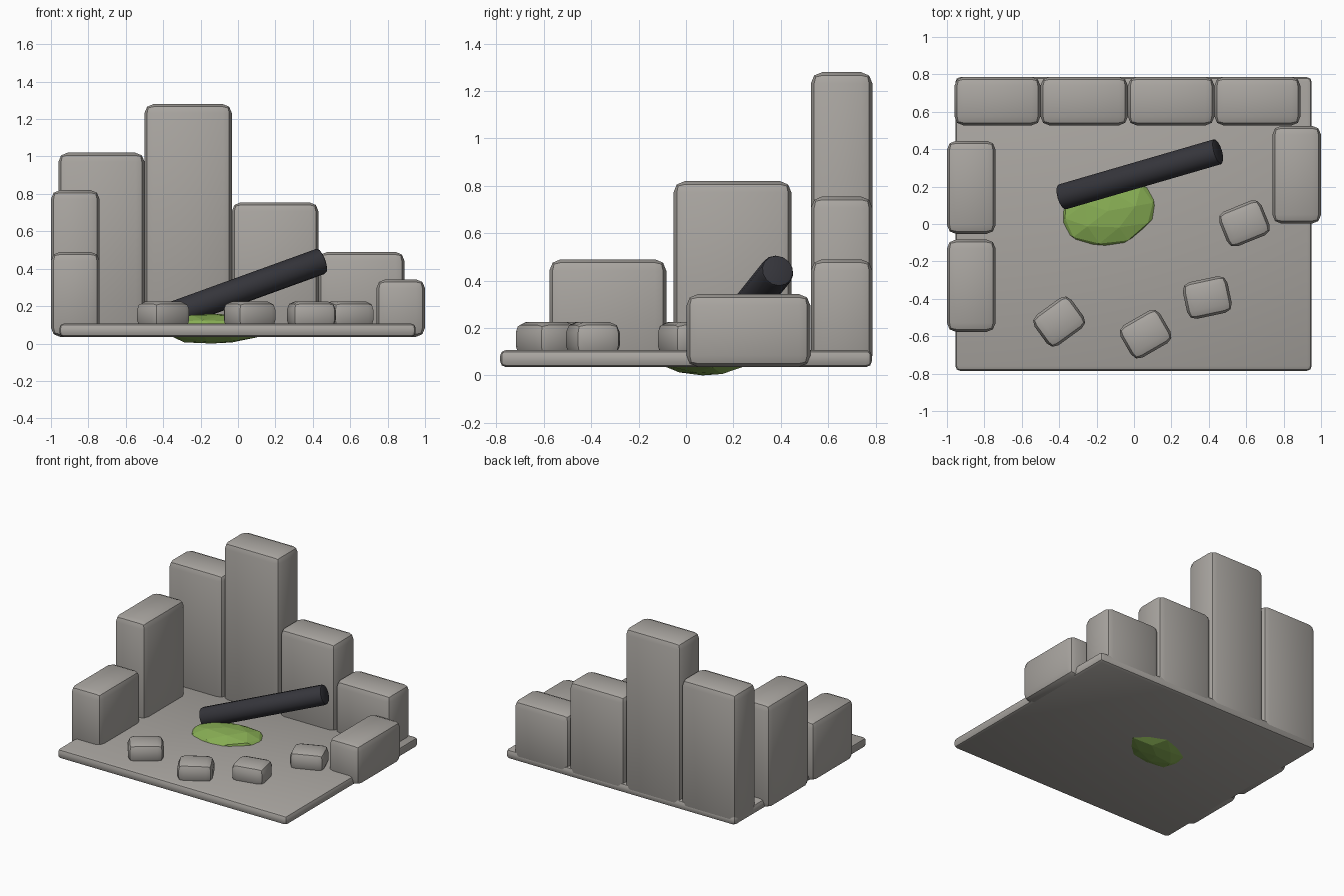
import bpy, math, random
from mathutils import Vector

if "Cube" in bpy.data.objects:
    bpy.data.objects.remove(bpy.data.objects["Cube"])

random.seed(4)


def material(name, rgb):
    m = bpy.data.materials.new(name)
    m.diffuse_color = (*rgb, 1)
    m.use_nodes = True
    m.node_tree.nodes["Principled BSDF"].inputs["Base Color"].default_value = m.diffuse_color
    return m


STONE = material("grey_stone", (0.40, 0.38, 0.355))
MOSS = material("moss_green", (0.25, 0.43, 0.09))
CHAR = material("charred_black", (0.036, 0.036, 0.044))


def finish(obj, name, mat, bevel=0, segments=2):
    obj.name = name
    obj.data.materials.append(mat)
    if bevel:
        bpy.ops.object.transform_apply(location=False, rotation=False, scale=True)
        mod = obj.modifiers.new("rounding", "BEVEL")
        mod.width = bevel
        mod.segments = segments
        mod.limit_method = "ANGLE"
        mod.angle_limit = math.radians(40)
        bpy.ops.object.modifier_apply(modifier=mod.name)
        bpy.ops.object.shade_smooth_by_angle(angle=math.radians(40))
    return obj


def block(name, x, y, z, bevel, turn=0):
    """Rounded box from (min, max) ranges, turned about z."""
    bpy.ops.mesh.primitive_cube_add(size=1, location=[sum(r) / 2 for r in (x, y, z)],
                                    rotation=(0, 0, math.radians(turn)))
    obj = bpy.context.object
    obj.scale = [r[1] - r[0] for r in (x, y, z)]
    return finish(obj, name, STONE, bevel)


# floor slab
block("floor", (-0.955, 0.95), (-0.785, 0.785), (0.035, 0.107), 0.025)

# back wall of stepped blocks
edges = (-0.96, -0.5, -0.033, 0.43, 0.89)
for i, top in enumerate((1.02, 1.28, 0.755, 0.49)):
    block(f"back_wall_{i + 1}", (edges[i], edges[i + 1]), (0.527, 0.787), (0.036, top), 0.048)

# side wall blocks
block("left_wall_tall", (-1.0, -0.74), (-0.053, 0.445), (0.036, 0.82), 0.048)
block("left_wall_low", (-1.0, -0.74), (-0.577, -0.083), (0.036, 0.49), 0.048)
block("right_wall", (0.74, 1.0), (0.002, 0.525), (0.036, 0.343), 0.048)

# loose rubble on the floor
rubble = ((-0.40, -0.522, 36), (0.062, -0.589, 30), (0.392, -0.393, 12), (0.59, 0.003, 22))
for i, (x, y, turn) in enumerate(rubble):
    block(f"rubble_{i + 1}", (x - 0.122, x + 0.122), (y - 0.1, y + 0.1),
          (0.08, 0.225), 0.045, turn)

# fallen charred beam
a, b = Vector((-0.39, 0.143, 0.138)), Vector((0.452, 0.388, 0.443))
bpy.ops.mesh.primitive_cylinder_add(vertices=14, radius=0.071, depth=(b - a).length,
                                    location=(a + b) / 2)
beam = bpy.context.object
beam.rotation_euler = (b - a).to_track_quat("Z", "Y").to_euler()
finish(beam, "fallen_beam", CHAR, 0.014)

# squashed faceted moss patch
bpy.ops.mesh.primitive_ico_sphere_add(subdivisions=2, radius=1, location=(-0.14, 0.07, 0),
                                      rotation=(0, 0, math.radians(10)))
moss = bpy.context.object
for v in moss.data.vertices:
    v.co *= random.uniform(0.92, 1.06)
    v.co = (v.co.x * 0.275, v.co.y * 0.195, v.co.z * 0.083)
moss.location.z = -min(v.co.z for v in moss.data.vertices)
finish(moss, "moss_patch", MOSS)
